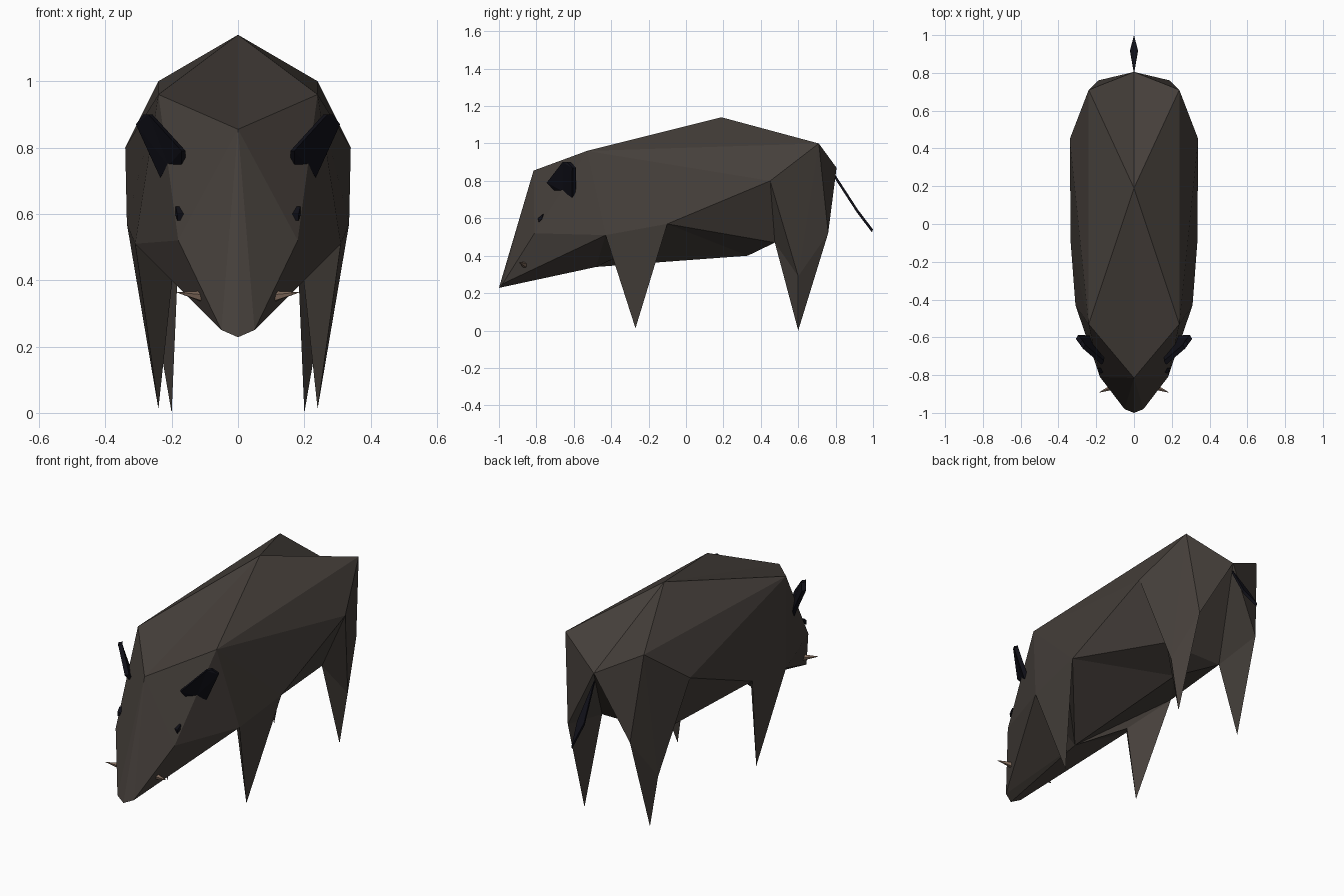
import bpy, bmesh
from mathutils import Vector

if "Cube" in bpy.data.objects:
    bpy.data.objects.remove(bpy.data.objects["Cube"])


def paint(obj, color):
    mat = bpy.data.materials.new(obj.name + "_mat")
    mat.diffuse_color = (*color, 1)
    mat.use_nodes = True
    mat.node_tree.nodes["Principled BSDF"].inputs["Base Color"].default_value = mat.diffuse_color
    obj.data.materials.append(mat)


def finish(bm, name, color):
    bmesh.ops.recalc_face_normals(bm, faces=bm.faces)
    me = bpy.data.meshes.new(name)
    bm.to_mesh(me)
    bm.free()
    obj = bpy.data.objects.new(name, me)
    bpy.context.collection.objects.link(obj)
    paint(obj, color)
    return obj


def slab(name, pts, offset, color):
    """Flat outline thickened along an offset vector."""
    bm = bmesh.new()
    face = bm.faces.new([bm.verts.new(p) for p in pts])
    out = bmesh.ops.extrude_face_region(bm, geom=[face], use_keep_orig=True)
    moved = [g for g in out["geom"] if isinstance(g, bmesh.types.BMVert)]
    bmesh.ops.translate(bm, vec=offset, verts=moved)
    bmesh.ops.triangulate(bm, faces=bm.faces)
    return finish(bm, name, color)


def spike(name, base, tip, radius, sides, color):
    d = Vector(tip) - Vector(base)
    bm = bmesh.new()
    bmesh.ops.create_cone(bm, cap_ends=True, segments=sides, radius1=radius,
                          radius2=0, depth=d.length)
    bmesh.ops.rotate(bm, verts=bm.verts, matrix=d.to_track_quat('Z', 'Y').to_matrix())
    bmesh.ops.translate(bm, verts=bm.verts, vec=Vector(base) + d / 2)
    return finish(bm, name, color)


HIDE, BLACK, BONE = (0.06, 0.05, 0.043), (0.005, 0.005, 0.009), (0.22, 0.15, 0.11)

# Body: faceted half hide, mirrored across x = 0
points = {
    # centre line: brow, snout tip, jaw, belly, crotch, tail root, back
    "M": (0, -0.815, 0.855), "N": (0, -1, 0.228), "J": (0, -0.48, 0.34),
    "D": (0, 0.33, 0.40), "X": (0, 0.475, 0.47), "T": (0, 0.805, 0.87),
    "U": (0, 0.19, 1.14),
    # snout side, cheek, shoulder, rump, hip
    "n": (0.05, -0.98, 0.25), "c": (0.18, -0.81, 0.52), "S": (0.24, -0.53, 0.96),
    "P": (0.24, 0.71, 1.0), "H": (0.34, 0.45, 0.80),
    # front leg: front, back, inner, foot
    "A": (0.31, -0.43, 0.51), "B": (0.335, -0.10, 0.57),
    "I": (0.195, -0.29, 0.43), "F": (0.24, -0.27, 0.012),
    # rear leg: knee, back, inner, foot
    "K": (0.25, 0.60, 0.29), "R": (0.19, 0.76, 0.52),
    "C": (0.18, 0.475, 0.47), "G": (0.20, 0.60, 0.0),
}
faces = ("MSU USP UPT MSc ScA Mcn MnN cAn nAJ nJN SPH SHB SBA "
         "ABF AFI BFI JAI JIB JBD BCD DCX HBC "
         "PHK PKR PRT HCK KGR KCG CGR TRC TCX").split()
bm = bmesh.new()
vert = {}
for side in (1, -1):
    for k, (x, y, z) in points.items():
        vert[k, side] = vert[k, 1] if side < 0 and x == 0 else bm.verts.new((x * side, y, z))
    for f in faces:
        bm.faces.new([vert[k, side] for k in f][::side])
finish(bm, "body", HIDE)

# Ears, eyes and tusks on both sides
ear = [(0.17, -0.745, 0.79), (0.27, -0.66, 0.90), (0.285, -0.635, 0.90), (0.308, -0.608, 0.87),
       (0.235, -0.61, 0.71), (0.21, -0.66, 0.745), (0.17, -0.70, 0.745)]
for s, tag in ((1, "right"), (-1, "left")):
    slab(tag + "_ear", [(x * s, y, z) for x, y, z in ear], (-0.012 * s, 0.02, 0), BLACK)
    eye = [(0.183, -0.792, 0.60), (0.188, -0.765, 0.622), (0.188, -0.772, 0.595), (0.183, -0.788, 0.58)]
    slab(tag + "_eye", [(x * s, y, z) for x, y, z in eye], (-0.03 * s, 0.01, 0), BLACK)
    spike(tag + "_tusk", (0.105 * s, -0.86, 0.35), (0.187 * s, -0.893, 0.364), 0.018, 5, BONE)

# Tail: diamond blade hanging behind
slab("tail", [(0, 0.80, 0.83), (0.021, 0.92, 0.645), (0, 1.0, 0.54), (-0.021, 0.92, 0.645)],
     (0, -0.006, -0.015), BLACK)
